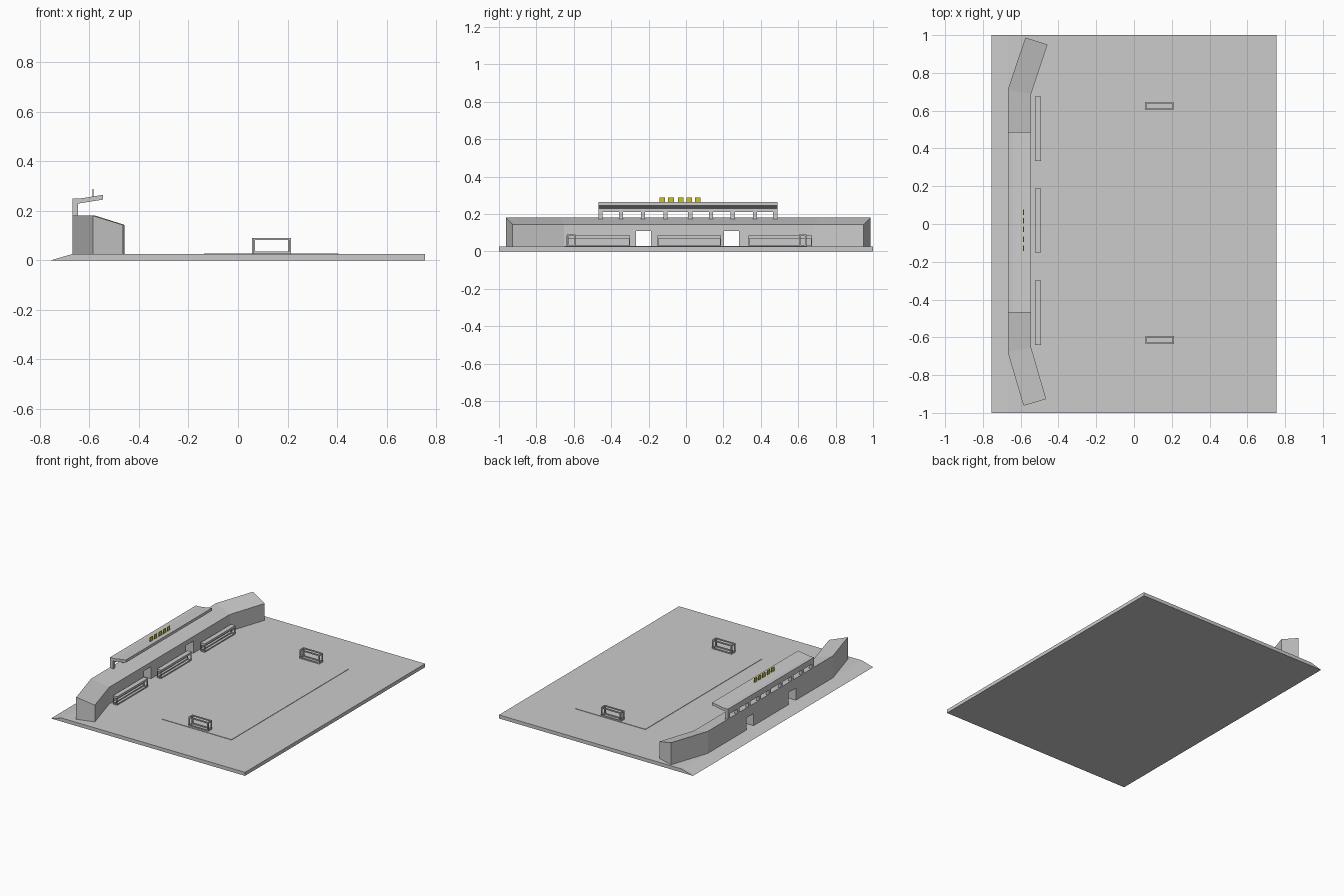
import bpy, bmesh

if "Cube" in bpy.data.objects:
    bpy.data.objects.remove(bpy.data.objects["Cube"])


def mesh_object(name, bm):
    bmesh.ops.recalc_face_normals(bm, faces=bm.faces)
    me = bpy.data.meshes.new(name)
    bm.to_mesh(me)
    bm.free()
    ob = bpy.data.objects.new(name, me)
    bpy.context.collection.objects.link(ob)
    return ob


def loft(name, rings):
    """Skin equal-sized rings of points and cap both ends."""
    bm = bmesh.new()
    vs = [[bm.verts.new(p) for p in r] for r in rings]
    n = len(rings[0])
    for a, b in zip(vs, vs[1:]):
        for i in range(n):
            j = (i + 1) % n
            bm.faces.new((a[i], a[j], b[j], b[i]))
    bm.faces.new(vs[0][::-1])
    bm.faces.new(vs[-1])
    return mesh_object(name, bm)


def profile_y(name, xz, y0, y1):
    return loft(name, [[(x, y, z) for x, z in xz] for y in (y0, y1)])


def boxes(name, spans):
    """One object made of boxes given as (x0, x1, y0, y1, z0, z1)."""
    bm = bmesh.new()
    for x0, x1, y0, y1, z0, z1 in spans:
        vs = bmesh.ops.create_cube(bm, size=1)["verts"]
        for v in vs:
            v.co.x = x1 if v.co.x > 0 else x0
            v.co.y = y1 if v.co.y > 0 else y0
            v.co.z = z1 if v.co.z > 0 else z0
    return mesh_object(name, bm)


G = 0.025  # ground level

# ground slab with sloping rear edge, and raised playing surface
profile_y("ground_slab", [(-0.755, 0), (0.755, 0), (0.755, G), (-0.67, G)], -1, 1)
boxes("playing_surface", [(-0.137, 0.405, -0.65, 0.647, G - 0.005, G + 0.003)])

# angled stand wall, sloping down towards the field
stations = [((-0.585, -0.962), (-0.465, -0.927)), ((-0.668, -0.68), (-0.545, -0.652)),
            ((-0.668, 0.712), (-0.545, 0.688)), ((-0.575, 0.987), (-0.458, 0.95))]
wall = loft("stand_wall", [[(*b, G), (*f, G), (*f, 0.143), (*b, 0.18)] for b, f in stations])

# doorways
cutter = boxes("doorway_cutter", [(-0.8, -0.4, y0, y1, 0.0, 0.11)
                                  for y0, y1 in ((-0.267, -0.187), (0.203, 0.283))])
cutter.hide_render = True
mod = wall.modifiers.new("doorways", "BOOLEAN")
mod.operation = "DIFFERENCE"
mod.solver = "EXACT"
mod.object = cutter
bpy.context.view_layer.objects.active = wall
bpy.ops.object.modifier_apply(modifier=mod.name)
bpy.data.objects.remove(cutter)

# canopy and its columns
profile_y("canopy", [(-0.668, 0.21), (-0.645, 0.21), (-0.645, 0.229), (-0.545, 0.245),
                     (-0.545, 0.264), (-0.64, 0.249), (-0.668, 0.25)], -0.468, 0.488)
columns = (-0.457, -0.347, -0.23, -0.11, 0.023, 0.134, 0.25, 0.369, 0.477)
boxes("canopy_columns", [(-0.668, -0.645, y - 0.011, y + 0.011, 0.165, 0.215) for y in columns])

# plain yellow panels on the canopy
yellow = bpy.data.materials.new("yellow")
yellow.diffuse_color = (0.6, 0.55, 0.02, 1)
yellow.use_nodes = True
yellow.node_tree.nodes["Principled BSDF"].inputs["Base Color"].default_value = yellow.diffuse_color
panels = boxes("roof_panels", [(-0.587, -0.583, y - 0.015, y + 0.015, 0.255, 0.287)
                               for y in (-0.128, -0.08, -0.028, 0.018, 0.062)])
panels.data.materials.append(yellow)


def frame(x0, x1, y0, y1, z0, z1, t):
    """Twelve bars along the edges of a box."""
    xs, ys, zs = [((a, a + t), (b - t, b)) for a, b in ((x0, x1), (y0, y1), (z0, z1))]
    out = [(*x, *y, z0, z1) for x in xs for y in ys]
    out += [(x0, x1, *y, *z) for y in ys for z in zs]
    out += [(*x, y0, y1, *z) for x in xs for z in zs]
    return out


# player shelters: open frame with solid roof
for i, y in enumerate((-0.64, -0.152, 0.334)):
    boxes(f"shelter_{i + 1}", frame(-0.525, -0.492, y, y + 0.34, G, 0.08, 0.006)
          + [(-0.525, -0.492, y, y + 0.34, 0.07, 0.085)])

# goals
boxes("goal_south", frame(0.06, 0.213, -0.636, -0.592, G + 0.002, 0.09, 0.008))
boxes("goal_north", frame(0.057, 0.21, 0.603, 0.645, G + 0.002, 0.09, 0.008))
